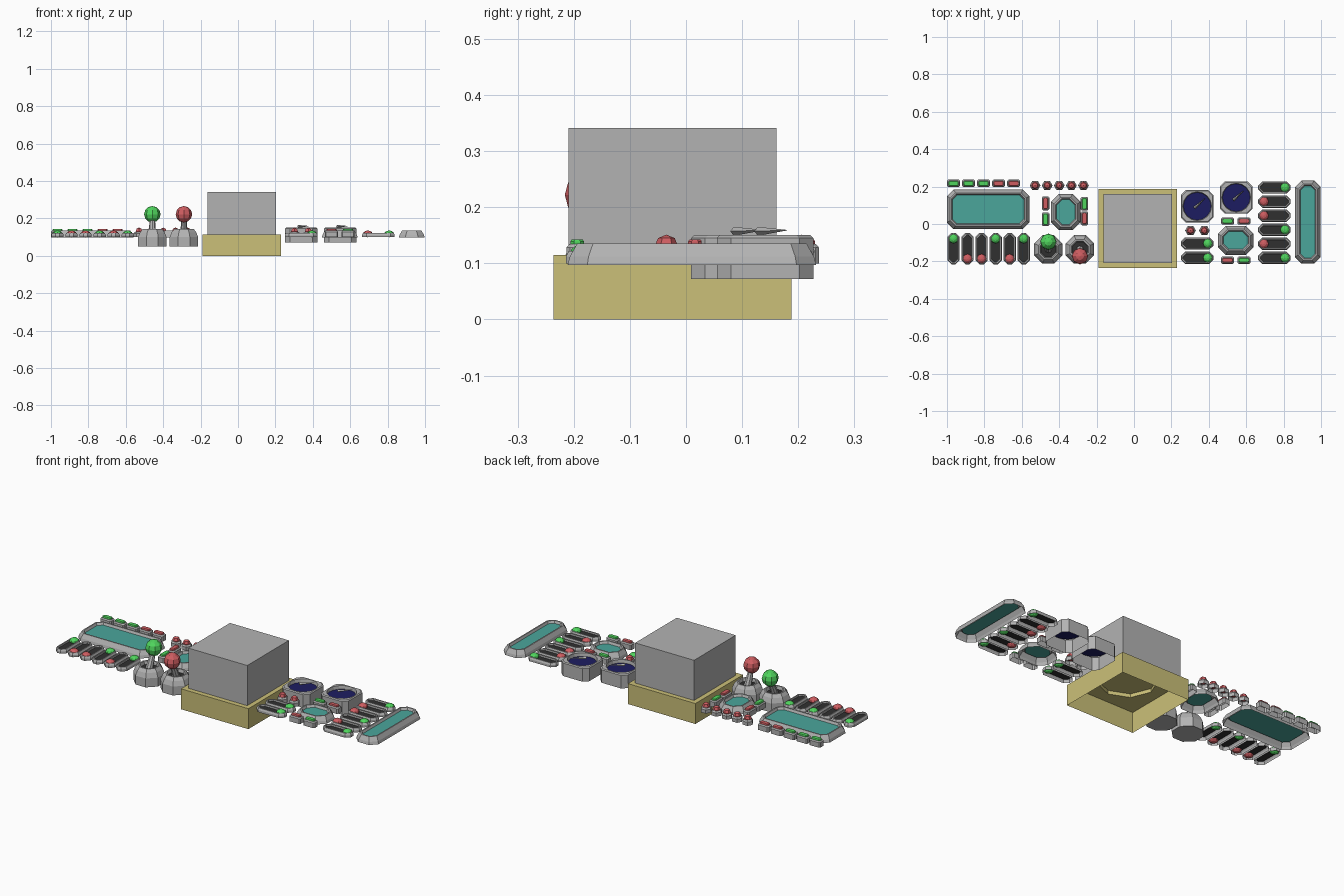
import bpy, bmesh, math
from mathutils import Vector

if "Cube" in bpy.data.objects:
    bpy.data.objects.remove(bpy.data.objects["Cube"])

def mat(name, rgb):
    m = bpy.data.materials.new(name)
    m.diffuse_color = (*rgb, 1)
    m.use_nodes = True
    m.node_tree.nodes["Principled BSDF"].inputs["Base Color"].default_value = m.diffuse_color
    return m

TEAL = mat("teal", (0.07, 0.38, 0.33))
GREEN = mat("green", (0.08, 0.66, 0.11))
RED = mat("red", (0.62, 0.11, 0.12))
BLACK = mat("black", (0.03, 0.03, 0.03))
BLUE = mat("blue", (0.012, 0.012, 0.12))
YELLOW = mat("yellow", (0.6, 0.53, 0.19))
GREY = mat("grey", (0.45, 0.45, 0.45))
COL = {"G": GREEN, "R": RED}

# ---- loops and helpers
def octa(cx, cy, hx, hy, c, z):
    """Rectangle with chamfered corners, 8 points anticlockwise."""
    p = [(hx, c - hy), (hx, hy - c), (hx - c, hy), (c - hx, hy),
         (-hx, hy - c), (-hx, c - hy), (c - hx, -hy), (hx - c, -hy)]
    return [(cx + x, cy + y, z) for x, y in p]

def ngon(cx, cy, r, z, n, start=0.0):
    return [(cx + r * math.cos(start + i * math.tau / n),
             cy + r * math.sin(start + i * math.tau / n), z) for i in range(n)]

def mid(loop):
    """Add a midpoint on every edge."""
    out = []
    for a, b in zip(loop, loop[1:] + loop[:1]):
        out += [a, tuple((u + v) / 2 for u, v in zip(a, b))]
    return out

def rect(x0, x1, y0, y1, z):
    return [(x1, y0, z), (x1, y1, z), (x0, y1, z), (x0, y0, z)]

def finish(name, bm, mats):
    me = bpy.data.meshes.new(name)
    bm.to_mesh(me)
    bm.free()
    for m in mats:
        me.materials.append(m)
    ob = bpy.data.objects.new(name, me)
    bpy.context.collection.objects.link(ob)
    return ob

def loft(name, loops, side=GREY, cap=GREY, cap_bands=0):
    """Skin loops from the bottom up, open below, capped at the last loop."""
    bm = bmesh.new()
    rows = [[bm.verts.new(p) for p in lp] for lp in loops]
    n = len(rows[0])
    for k, (a, b) in enumerate(zip(rows, rows[1:])):
        for i in range(n):
            j = (i + 1) % n
            f = bm.faces.new((a[i], a[j], b[j], b[i]))
            f.material_index = int(k >= len(rows) - 1 - cap_bands)
    bm.faces.new(rows[-1]).material_index = 1
    return finish(name, bm, [side, cap])

def ball(name, loc, r, m, seg=8, rings=6, flat=1.0):
    bm = bmesh.new()
    bmesh.ops.create_uvsphere(bm, u_segments=seg, v_segments=rings, radius=r)
    for v in bm.verts:
        v.co.z *= flat
    bmesh.ops.translate(bm, verts=bm.verts, vec=loc)
    return finish(name, bm, [m])

def rod(name, a, b, r1, r2, m=GREY, seg=8):
    a, b = Vector(a), Vector(b)
    bm = bmesh.new()
    bmesh.ops.create_cone(bm, cap_ends=True, segments=seg, radius1=r1, radius2=r2,
                          depth=(b - a).length)
    ob = finish(name, bm, [m])
    ob.location = (a + b) / 2
    ob.rotation_euler = (b - a).to_track_quat('Z', 'Y').to_euler()
    return ob

# ---- control parts
def screen(name, x0, x1, y0, y1, c):
    cx, cy, hx, hy = (x0 + x1) / 2, (y0 + y1) / 2, (x1 - x0) / 2, (y1 - y0) / 2
    L = lambda d, z: octa(cx, cy, hx - d, hy - d, c - 0.4 * d, z)
    loft(name, [L(0, .097), L(.004, .112), L(.017, .135), L(.024, .135), L(.03, .122)], cap=TEAL)

def button(name, cx, cy, hx, hy, col):
    L = lambda d, z: octa(cx, cy, hx - d, hy - d, .006, z)
    loft(name + "_base", [L(0, .10), L(0, .128), L(.005, .134)])
    loft(name + "_cap", [L(.007, .13), L(.007, .139), L(.009, .142)], COL[col], COL[col])

def slider(name, cx, cy, hx, hy, side, col):
    L = lambda d, z: octa(cx, cy, hx - d, hy - d, .022 - .5 * d, z)
    loft(name + "_base", [L(0, .10), L(0, .112), L(.005, .122), L(.011, .122), L(.012, .113)], cap=BLACK)
    off = max(hx, hy) - .03
    dx, dy = (off * side, 0) if hx > hy else (0, off * side)
    ball(name + "_knob", (cx + dx, cy + dy, .117), .026, COL[col], flat=.7)

def round_button(name, cx, cy):
    loft(name + "_base", [ngon(cx, cy, .029, .10, 6), ngon(cx, cy, .029, .12, 6),
                          ngon(cx, cy, .022, .128, 6)])
    ball(name + "_cap", (cx, cy, .13), .021, RED, 6, 4)

def dial(name, cx, cy, nx, ny):
    h, st = .086, -math.tau / 16
    L = lambda d, z: mid(octa(cx, cy, h - d, h - d, .025, z))
    loft(name + "_housing", [L(0, .072), L(0, .145), L(.005, .15),
                             ngon(cx, cy, .077, .15, 16, st), ngon(cx, cy, .074, .132, 16, st)],
         cap=BLUE)
    rod(name + "_needle", (nx, ny, .157), (nx + .058, ny + .052, .159), .008, .0005, seg=4)

def joystick(name, cx, cy, by, col):
    L = lambda r, z: octa(cx, cy, r, r, .586 * r, z)
    loft(name + "_base", [L(.076, .05), L(.076, .10), L(.066, .125), L(.053, .142),
                          L(.045, .142), L(.04, .125)], cap=BLACK)
    loft(name + "_floor", [L(.07, .051), L(.076, .05)][::-1])
    rod(name + "_stick", (cx, cy, .12), (cx, by, .21), .02, .013)
    ball(name + "_ball", (cx, by, .222), .044, COL[col])

# ---- seat: yellow hollow plinth with an eight-sided recess, grey block on top
sx, sy = .02, -.024
q = -math.pi / 4
loft("seat_plinth", [mid(rect(-.19, .23, -.236, .188, 0)), mid(rect(-.19, .23, -.236, .188, .115)),
                     ngon(sx, sy, .15, .115, 8, q), ngon(sx, sy, .15, .135, 8, q)], YELLOW, YELLOW)
loft("seat_block", [rect(-.163, .204, -.209, .161, .115), rect(-.163, .204, -.209, .161, .341)])

# ---- screens
screen("wide_screen", -1.0, -.559, -.027, .184, .035)
screen("left_small_screen", -.444, -.286, -.032, .16, .042)
screen("right_small_screen", .448, .64, -.165, -.01, .042)
screen("tall_screen", .86, .998, -.211, .232, .035)

# ---- flat buttons
for i, c in enumerate("GGGRR"):
    button(f"row_button_{i}", -.965 + .0803 * i, .217, .034, .02, c)
for i, (x, y, c) in enumerate([(-.473, .11, "R"), (-.473, .025, "G"),
                               (-.265, .108, "G"), (-.265, .03, "R")]):
    button(f"side_button_{i}", x, y, .02, .037, c)
for i, (x, y, c) in enumerate([(.5, .016, "G"), (.588, .016, "R"),
                               (.5, -.194, "R"), (.588, -.194, "G")]):
    button(f"screen_button_{i}", x, y, .035, .019, c)

# ---- round buttons
for i in range(5):
    round_button(f"left_round_button_{i}", -.529 + .0647 * i, .206)
for i in range(2):
    round_button(f"right_round_button_{i}", .302 + .074 * i, -.035)

# ---- sliders
for i, c in enumerate("GRRGRG"):
    slider(f"left_slider_{i}", -.965 + .075 * i, -.132, .033, .084, 1 if c == "G" else -1, c)
    c2 = "GRRGRG"[i]
    slider(f"right_slider_{i}", .751, .195 - .0752 * i, .087, .033, 1 if c2 == "G" else -1, c2)
for i in range(2):
    slider(f"inner_slider_{i}", .338, -.104 - .077 * i, .087, .033, 1, "G")

# ---- dials and joysticks
dial("left_dial", .338, .095, .322, .085)
dial("right_dial", .547, .141, .53, .128)
joystick("green_joystick", -.458, -.136, -.095, "G")
joystick("red_joystick", -.289, -.136, -.172, "R")
